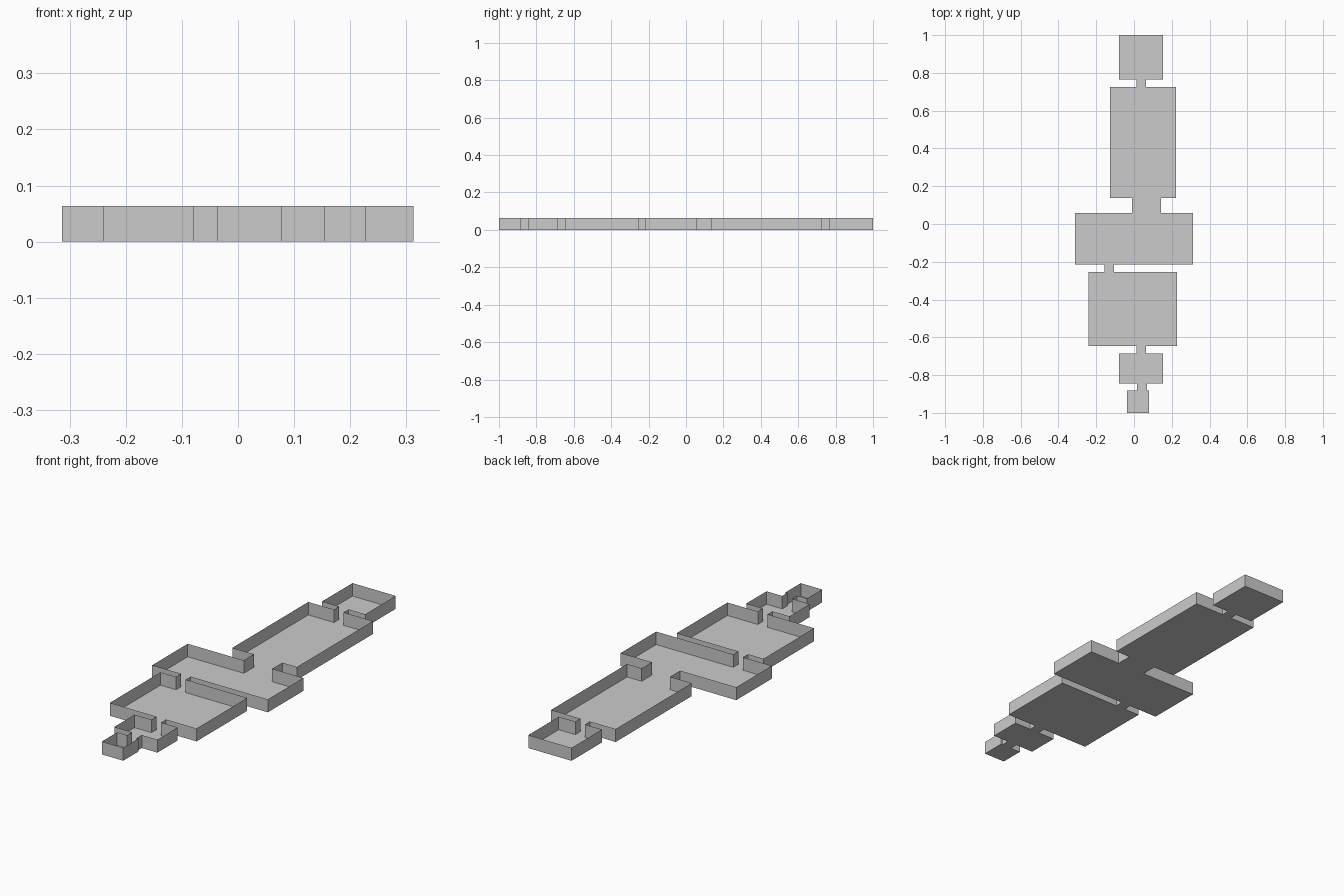
import bpy, bmesh

if "Cube" in bpy.data.objects:
    bpy.data.objects.remove(bpy.data.objects["Cube"])

U = 2 / 51          # plan grid unit along y
H = 0.0634          # wall height

# Rooms and connecting passages from back to front: (x left, x right, depth in grid units)
bands = [
    (-0.080, 0.154, 6),    # back room
    (0.012, 0.064, 1),     # passage
    (-0.127, 0.223, 15),   # long hall
    (-0.010, 0.144, 2),    # wide passage
    (-0.3135, 0.3125, 7),  # cross hall
    (-0.157, -0.105, 1),   # offset passage
    (-0.241, 0.2285, 10),  # large room
    (0.012, 0.064, 1),     # passage
    (-0.080, 0.154, 4),    # small room
    (0.017, 0.069, 1),     # passage
    (-0.037, 0.0785, 3),   # front closet
]

# Stepped outline: left side runs back to front, right side returns
left, right, y = [], [], 1.0
for x0, x1, depth in bands:
    y2 = y - depth * U
    left += [(x0, y), (x0, y2)]
    right += [(x1, y), (x1, y2)]
    y = y2
outline = left + right[::-1]


def make_object(name, bm):
    mesh = bpy.data.meshes.new(name)
    bm.to_mesh(mesh)
    bm.free()
    bpy.context.collection.objects.link(bpy.data.objects.new(name, mesh))


# Floor and open-topped thin walls as one folded sheet
bm = bmesh.new()
base = [bm.verts.new((px, py, 0)) for px, py in outline]
top = [bm.verts.new((px, py, H)) for px, py in outline]
bm.faces.new(base)
n = len(base)
for i in range(n):
    j = (i + 1) % n
    bm.faces.new((base[j], base[i], top[i], top[j]))
bm.normal_update()
make_object("floor_and_walls", bm)
